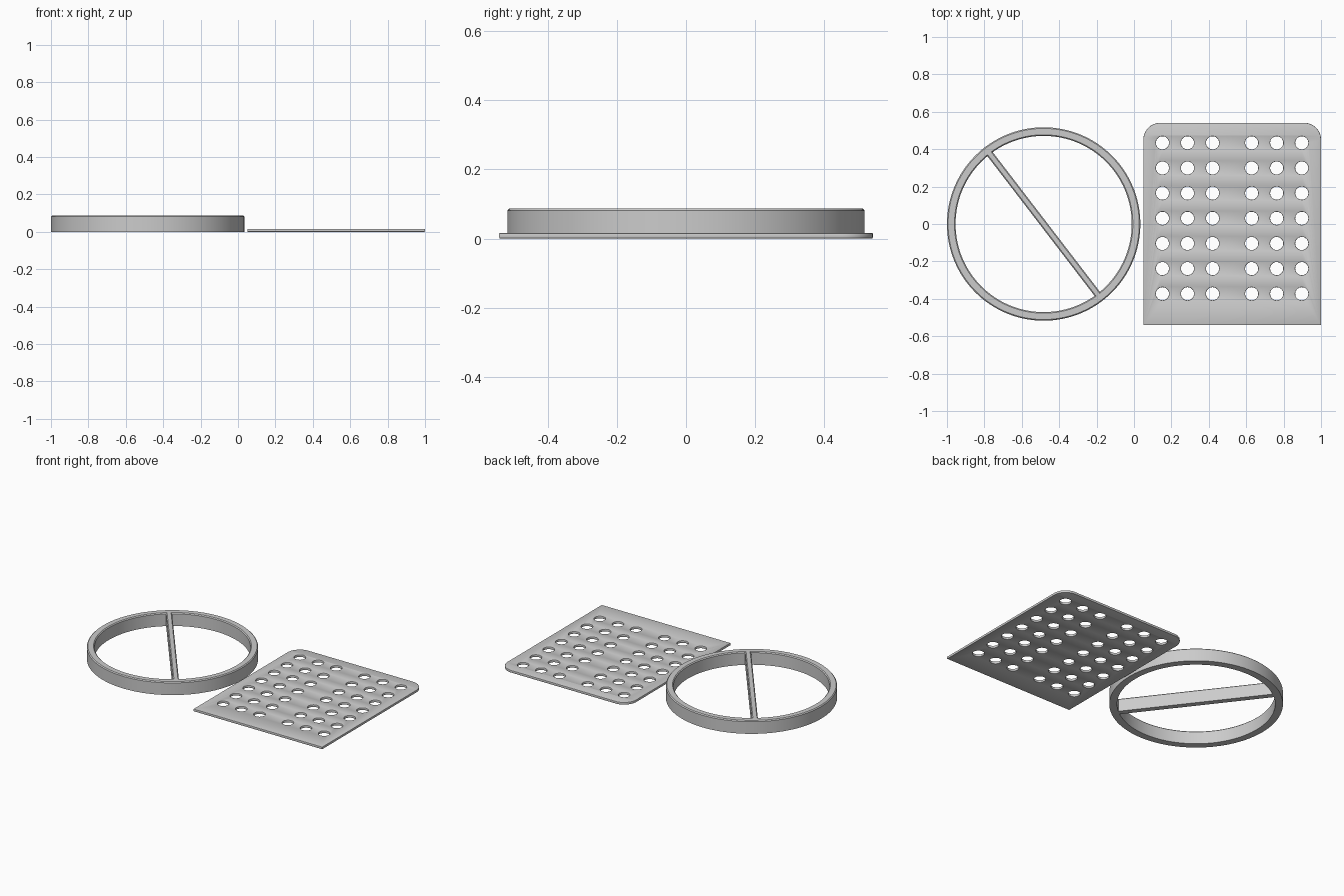
import bpy, bmesh, math
from mathutils import Matrix

if "Cube" in bpy.data.objects:
    bpy.data.objects.remove(bpy.data.objects["Cube"])

grey = bpy.data.materials.new("plain grey")
grey.diffuse_color = (0.6, 0.6, 0.6, 1)
grey.use_nodes = True
grey.node_tree.nodes["Principled BSDF"].inputs["Base Color"].default_value = grey.diffuse_color

HEIGHT, BEVEL = 0.087, 0.006
CENTRE = (-0.483, 0.0, 0.0)


def add(name, mesh, smooth=True):
    obj = bpy.data.objects.new(name, mesh)
    bpy.context.collection.objects.link(obj)
    mesh.materials.clear()
    mesh.materials.append(grey)
    if smooth:
        bpy.ops.object.select_all(action='DESELECT')
        obj.select_set(True)
        bpy.context.view_layer.objects.active = obj
        bpy.ops.object.shade_smooth_by_angle(angle=math.radians(30))
    return obj


def arc(cx, cy, r, start, end, n):
    return [(cx + r * math.cos(start + (end - start) * i / n),
             cy + r * math.sin(start + (end - start) * i / n)) for i in range(n + 1)]


# Round frame: revolved wall section with chamfered top edges
outer, inner, steps = 0.517, 0.471, 128
section = [(inner, 0), (outer, 0), (outer, HEIGHT - BEVEL), (outer - BEVEL, HEIGHT),
           (inner + BEVEL, HEIGHT), (inner, HEIGHT - BEVEL)]
bm = bmesh.new()
loops = []
for i in range(steps):
    a = 2 * math.pi * i / steps
    loops.append([bm.verts.new((r * math.cos(a), r * math.sin(a), z)) for r, z in section])
for i in range(steps):
    p, q = loops[i], loops[(i + 1) % steps]
    for j in range(len(section)):
        k = (j + 1) % len(section)
        bm.faces.new((p[j], q[j], q[k], p[k]))
bmesh.ops.recalc_face_normals(bm, faces=bm.faces)
mesh = bpy.data.meshes.new("round_frame")
bm.to_mesh(mesh)
bm.free()
add("round_frame", mesh).location = CENTRE

# Diagonal crossbar: box with chamfered long top edges
bm = bmesh.new()
bmesh.ops.create_cube(bm, size=1, matrix=Matrix.Translation((0, 0, HEIGHT / 2))
                      @ Matrix.Diagonal((2 * (inner + BEVEL), 0.036, HEIGHT, 1)))
top_edges = [e for e in bm.edges
             if all(v.co.z > HEIGHT / 2 for v in e.verts)
             and abs(e.verts[0].co.x - e.verts[1].co.x) > 0.1]
bmesh.ops.bevel(bm, geom=top_edges, offset=BEVEL, segments=1, affect='EDGES')
mesh = bpy.data.meshes.new("crossbar")
bm.to_mesh(mesh)
bm.free()
bar = add("crossbar", mesh, smooth=False)
bar.location = CENTRE
bar.rotation_euler.z = math.radians(-52.5)

# Perforated plate: filled outline with rounded back corners and round holes
x0, x1, y0, y1, rad = 0.05, 1.0, -0.541, 0.541, 0.09
outline = [(x0, y0), (x1, y0)]
outline += arc(x1 - rad, y1 - rad, rad, 0, math.pi / 2, 12)
outline += arc(x0 + rad, y1 - rad, rad, math.pi / 2, math.pi, 12)
paths = [outline]
for x in (0.152, 0.286, 0.42, 0.629, 0.763, 0.897):
    for row in range(7):
        paths.append(arc(x, 0.434 - 0.1345 * row, 0.035, 0, 2 * math.pi, 32)[:-1])

thick, edge = 0.016, 0.003
curve = bpy.data.curves.new("plate_outline", 'CURVE')
curve.dimensions = '2D'
curve.fill_mode = 'BOTH'
curve.extrude = thick / 2 - edge
curve.bevel_depth = edge
curve.bevel_resolution = 1
curve.offset = -edge
for pts in paths:
    spline = curve.splines.new('POLY')
    spline.points.add(len(pts) - 1)
    for point, (x, y) in zip(spline.points, pts):
        point.co = (x, y, 0, 1)
    spline.use_cyclic_u = True
source = bpy.data.objects.new("plate_outline", curve)
bpy.context.collection.objects.link(source)
bpy.context.view_layer.update()
mesh = bpy.data.meshes.new_from_object(
    source.evaluated_get(bpy.context.evaluated_depsgraph_get()))
bpy.data.objects.remove(source)
bm = bmesh.new()
bm.from_mesh(mesh)
bmesh.ops.remove_doubles(bm, verts=bm.verts, dist=1e-5)
bmesh.ops.recalc_face_normals(bm, faces=bm.faces)
bm.to_mesh(mesh)
bm.free()
add("perforated_plate", mesh).location.z = thick / 2
